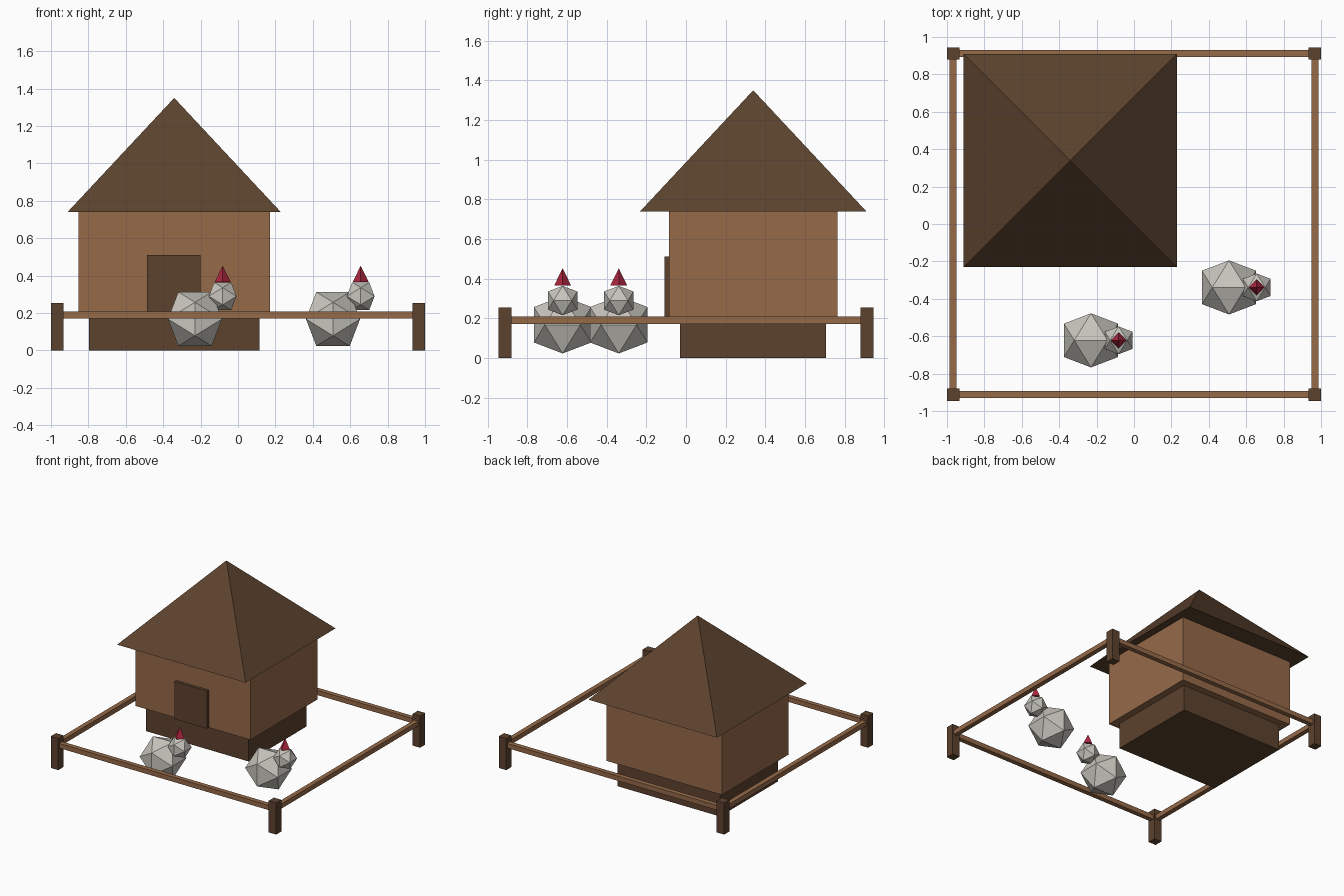
import bpy, bmesh, math
from mathutils import Vector

if "Cube" in bpy.data.objects:
    bpy.data.objects.remove(bpy.data.objects["Cube"])


def srgb(r, g, b):
    lin = [(c / 255 / 12.92) if c < 10 else ((c / 255 + 0.055) / 1.055) ** 2.4 for c in (r, g, b)]
    return (*lin, 1)


def material(name, rgb):
    m = bpy.data.materials.new(name)
    m.diffuse_color = srgb(*rgb)
    m.use_nodes = True
    m.node_tree.nodes["Principled BSDF"].inputs["Base Color"].default_value = m.diffuse_color
    return m


WOOD = material("wood", (150, 106, 73))
DARK = material("dark wood", (92, 66, 46))
FEATHER = material("pale feathers", (200, 197, 189))
RED = material("comb red", (172, 38, 62))


def finish(name, bm, loc, mat):
    bmesh.ops.recalc_face_normals(bm, faces=bm.faces)
    me = bpy.data.meshes.new(name)
    bm.to_mesh(me)
    bm.free()
    me.materials.append(mat)
    ob = bpy.data.objects.new(name, me)
    ob.location = loc
    bpy.context.collection.objects.link(ob)
    return ob


def box(name, lo, hi, mat):
    lo, hi = Vector(lo), Vector(hi)
    bm = bmesh.new()
    bmesh.ops.create_cube(bm, size=1)
    bmesh.ops.scale(bm, vec=hi - lo, verts=bm.verts)
    return finish(name, bm, (lo + hi) / 2, mat)


def pyramid(name, loc, half_diagonal, height, mat, turn=0):
    bm = bmesh.new()
    base = [bm.verts.new((half_diagonal * math.cos(turn + i * math.pi / 2),
                          half_diagonal * math.sin(turn + i * math.pi / 2), 0)) for i in range(4)]
    tip = bm.verts.new((0, 0, height))
    bm.faces.new(base)
    for i in range(4):
        bm.faces.new((base[i], base[(i + 1) % 4], tip))
    return finish(name, bm, loc, mat)


def icosahedron(name, loc, radius, mat):
    # three golden rectangles, wrapped by a convex hull
    t = (1 + math.sqrt(5)) / 2
    k = radius / math.hypot(1, t)
    bm = bmesh.new()
    for a in (-k, k):
        for b in (-t * k, t * k):
            for p in ((a, 0, b), (0, b, a), (b, a, 0)):
                bm.verts.new(p)
    bmesh.ops.convex_hull(bm, input=bm.verts)
    return finish(name, bm, loc, mat)


# Hen house
CX, CY = -0.341, 0.339
box("house_base", (CX - 0.455, CY - 0.368, 0), (CX + 0.455, CY + 0.368, 0.209), DARK)
box("house_walls", (CX - 0.511, CY - 0.424, 0.209), (CX + 0.511, CY + 0.424, 0.745), WOOD)
box("door", (-0.486, -0.108, 0.209), (-0.2, -0.07, 0.511), DARK)
pyramid("roof", (CX, CY, 0.74), 0.57 * math.sqrt(2), 0.61, DARK, math.pi / 4)

# Fence: corner posts and single rails
PX, PY, W, R = 0.967, 0.912, 0.033, 0.019
for sx, side in ((-1, "left"), (1, "right")):
    for sy, end in ((-1, "front"), (1, "back")):
        x, y = sx * PX, sy * PY
        box(f"{end}_{side}_post", (x - W, y - W, 0), (x + W, y + W, 0.254), DARK)
    box(f"{side}_rail", (sx * PX - R, -PY, 0.171), (sx * PX + R, PY, 0.209), WOOD)
for sy, end in ((-1, "front"), (1, "back")):
    box(f"{end}_rail", (-PX, sy * PY - R, 0.171), (PX, sy * PY + R, 0.209), WOOD)

# Hens facing +x
for i, (x, y) in enumerate(((-0.23, -0.622), (0.508, -0.339)), 1):
    icosahedron(f"hen_{i}_body", (x, y, 0.168), 0.17, FEATHER)
    icosahedron(f"hen_{i}_head", (x + 0.148, y, 0.29), 0.087, FEATHER)
    pyramid(f"hen_{i}_comb", (x + 0.148, y, 0.367), 0.042, 0.086, RED)
